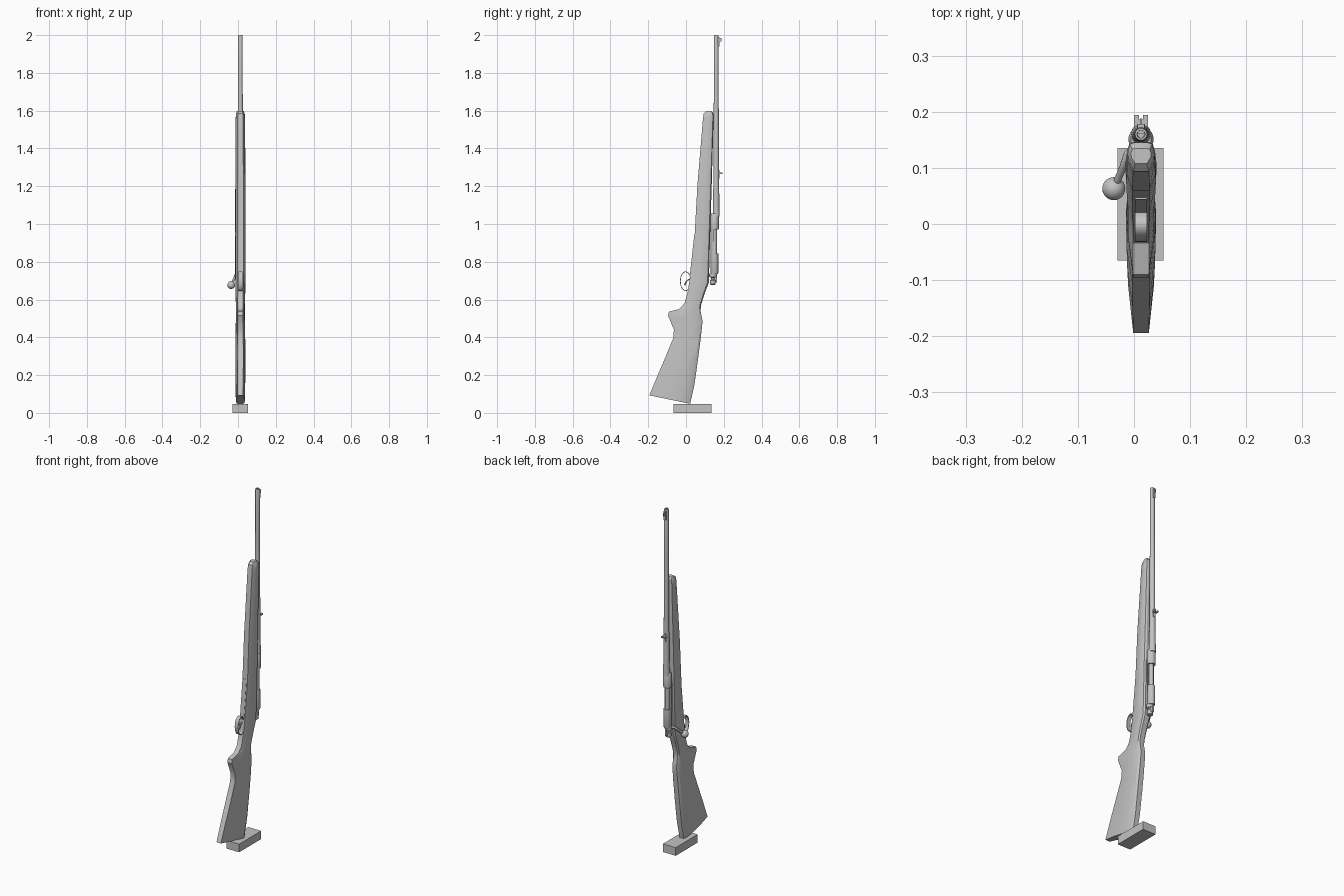
import bpy, bmesh, math
from mathutils import Vector

cube = bpy.data.objects.get("Cube")
if cube:
    bpy.data.objects.remove(cube, do_unlink=True)

MID = 0.0125          # centre plane of the rifle
BORE = 0.16           # barrel axis
ACTION = 0.151        # receiver axis

grey = bpy.data.materials.new("plain grey")
grey.use_nodes = True
COLOUR = (0.55, 0.55, 0.55, 1)
grey.diffuse_color = COLOUR
grey.node_tree.nodes["Principled BSDF"].inputs["Base Color"].default_value = COLOUR


def finish(name, bm, smooth=True):
    """Turn a bmesh into a named, shaded object."""
    bmesh.ops.recalc_face_normals(bm, faces=bm.faces)
    mesh = bpy.data.meshes.new(name)
    bm.to_mesh(mesh)
    bm.free()
    mesh.materials.append(grey)
    obj = bpy.data.objects.new(name, mesh)
    bpy.context.collection.objects.link(obj)
    if smooth:
        bpy.ops.object.select_all(action='DESELECT')
        obj.select_set(True)
        bpy.context.view_layer.objects.active = obj
        bpy.ops.object.shade_smooth_by_angle(angle=math.radians(28))
    return obj


def loft(name, rings):
    """Skin a row of equal closed rings and cap both ends."""
    bm = bmesh.new()
    loops = [[bm.verts.new(p) for p in ring] for ring in rings]
    count = len(loops[0])
    for low, high in zip(loops, loops[1:]):
        for i in range(count):
            j = (i + 1) % count
            bm.faces.new((low[i], low[j], high[j], high[i]))
    bm.faces.new(loops[0])
    bm.faces.new(loops[-1])
    return finish(name, bm)


def turned(name, y, profile, sides=24):
    """Round part on a vertical axis, from (radius, height) pairs."""
    rings = []
    for radius, z in profile:
        angles = [math.tau * i / sides for i in range(sides)]
        rings.append([(MID + radius * math.cos(a), y + radius * math.sin(a), z)
                      for a in angles])
    return loft(name, rings)


def block(name, low, high):
    low, high = Vector(low), Vector(high)
    bm = bmesh.new()
    bmesh.ops.create_cube(bm, size=1)
    for v in bm.verts:
        v.co = (low + high) / 2 + v.co * (high - low)
    return finish(name, bm, smooth=False)


def rod(name, points, radius):
    """Round rod through a few points."""
    curve = bpy.data.curves.new(name, 'CURVE')
    curve.dimensions = '3D'
    curve.bevel_depth = radius
    curve.bevel_resolution = 3
    curve.use_fill_caps = True
    spline = curve.splines.new('POLY')
    spline.points.add(len(points) - 1)
    for target, p in zip(spline.points, points):
        target.co = (*p, 1)
    curve.materials.append(grey)
    obj = bpy.data.objects.new(name, curve)
    bpy.context.collection.objects.link(obj)
    return obj


# Stock: front y, front z, back y, back z, half width
stations = [
    (-.194, .093, .022, .048, .024), (-.15, .2, .045, .15, .026),
    (-.107, .3, .063, .28, .027), (-.068, .395, .076, .38, .026),
    (-.064, .44, .084, .45, .025), (-.095, .515, .088, .485, .024),
    (-.09, .536, .083, .51, .024), (-.035, .55, .077, .54, .024),
    (-.008, .58, .081, .575, .024), (.008, .635, .1, .635, .026),
    (.02, .71, .121, .69, .027), (.046, .945, .128, .945, .028),
    (.06, 1.2, .136, 1.2, .027), (.09, 1.56, .146, 1.56, .025),
    (.094, 1.585, .145, 1.585, .023), (.108, 1.598, .135, 1.598, .018)]
section = [(0, .58), (.38, .95), (.7, 1), (.93, .85), (1, .55)]
rings = []
for fy, fz, by, bz, half in stations:
    left = [(MID + half * w, fy + (by - fy) * t, fz + (bz - fz) * t)
            for t, w in section]
    rings.append(left + [(2 * MID - x, y, z) for x, y, z in reversed(left)])
loft("stock", rings)

# Barrel with an open muzzle
turned("barrel", BORE, [
    (.018, 1.04), (.0165, 1.12), (.0145, 1.3), (.0135, 1.6), (.012, 1.75),
    (.012, 1.994), (.0105, 2), (.007, 2), (.006, 1.96)])

# Receiver with the loading port cut out of its back
receiver = turned("receiver", ACTION, [
    (.018, .735), (.02, .74), (.02, .84), (.0215, .97), (.0225, .975),
    (.0225, 1.045), (.018, 1.055)])
cutter = block("port_cutter", (-.1, ACTION - .002, .845), (.1, .3, .97))
cutter.hide_render = True
cut = receiver.modifiers.new("port", 'BOOLEAN')
cut.operation = 'DIFFERENCE'
cut.object = cutter
bpy.context.view_layer.objects.active = receiver
bpy.ops.object.modifier_apply(modifier=cut.name)
bpy.data.objects.remove(cutter, do_unlink=True)

# Bolt, shroud and cocking piece
turned("bolt_body", ACTION, [(.0125, .72), (.0125, .99)])
turned("bolt_shroud", .142, [
    (.01, .678), (.015, .682), (.015, .702), (.01, .706), (.01, .715),
    (.018, .719), (.018, .738)])
block("safety_lever", (MID - .005, .145, .69), (MID + .005, .165, .73))

# Bolt handle and knob
KNOB = Vector((-.036, .063, .677))
rod("bolt_handle", [(MID, .145, .735), (-.012, .125, .732),
                    (-.02, .1, .71), KNOB], .0065)
bm = bmesh.new()
bmesh.ops.create_uvsphere(bm, u_segments=24, v_segments=14, radius=.0205)
bmesh.ops.translate(bm, verts=bm.verts, vec=KNOB)
finish("bolt_knob", bm)

# Trigger guard: flat band swept round an oval
guard = []
for i in range(29):
    a = math.tau * i / 28
    c, s = math.cos(a), math.sin(a)
    outer = (-.002 + .03 * c, .697 + .052 * s)
    inner = (-.002 + .026 * c, .697 + .048 * s)
    guard.append([(MID - .011, *outer), (MID + .011, *outer),
                  (MID + .011, *inner), (MID - .011, *inner)])
loft("trigger_guard", guard)
rod("trigger", [(MID, .03, .71), (MID, .012, .705), (MID, .001, .694),
                (MID, -.008, .676)], .004)

# Floor plate set into the front of the stock
loft("floor_plate", [
    [(MID + side * .011, y + d, z) for side, d in
     ((-1, -.002), (1, -.002), (1, .004), (-1, .004))]
    for y, z in ((.022, .725), (.046, .945))])

# Rear sight: base, leaf and two raised ears
block("rear_sight_base", (MID - .007, BORE, 1.24), (MID + .007, .178, 1.285))
block("rear_sight_leaf", (MID - .0125, .174, 1.264), (MID + .0125, .186, 1.272))
for side, name in ((-1, "right"), (1, "left")):
    x = MID + side * .008
    block("rear_sight_ear_" + name, (x - .0045, .184, 1.264), (x + .0045, .194, 1.272))

# Front sight: ramp and blade
block("front_sight_ramp", (MID - .006, BORE, 1.94), (MID + .006, .178, 1.99))
block("front_sight_blade", (MID - .002, .17, 1.965), (MID + .002, .188, 1.985))

# Foot block under the butt
block("foot_block", (-.029, -.065, 0), (.053, .135, .047))
